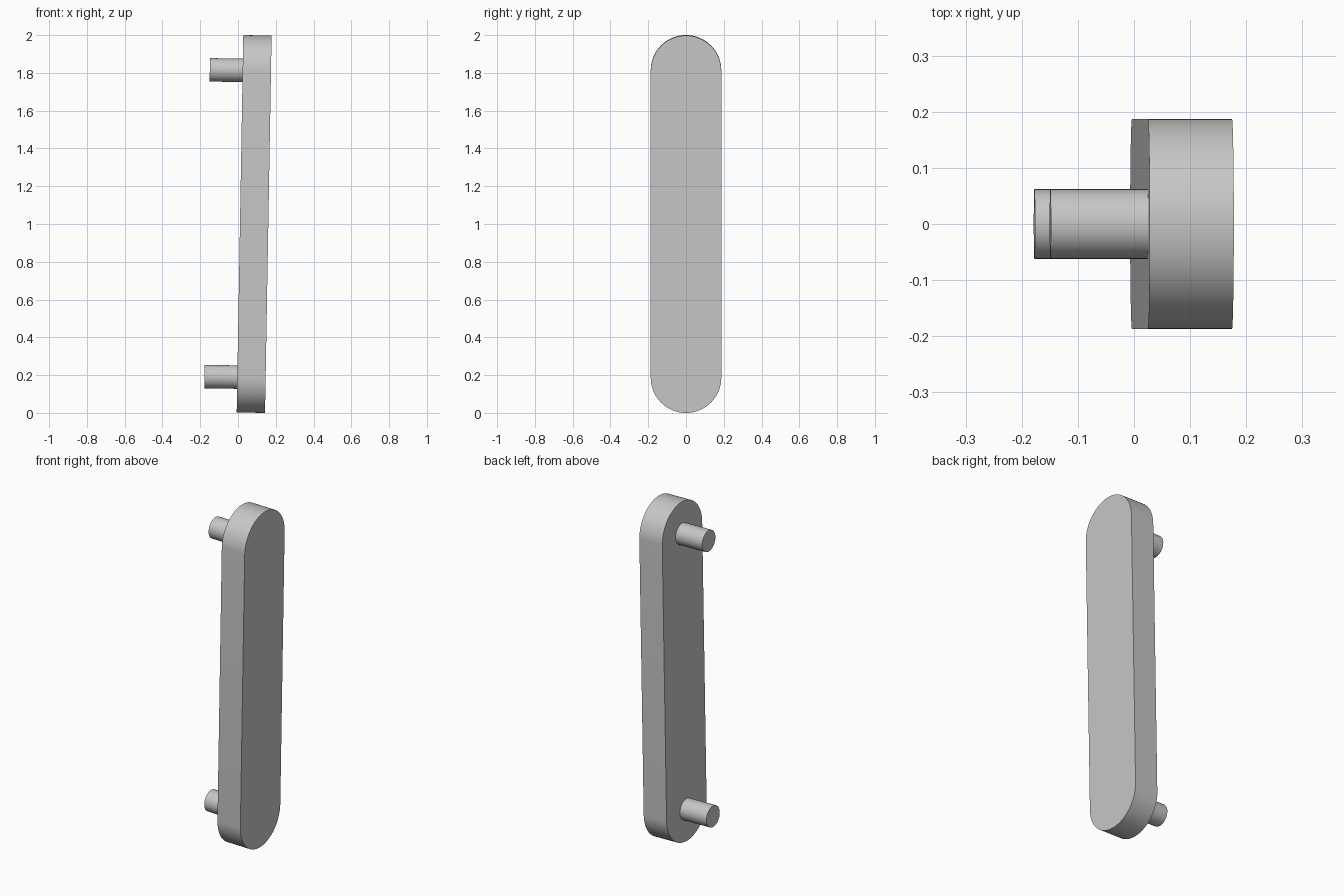
import bpy
import bmesh
from math import pi, cos, sin, radians
from mathutils import Matrix, Vector

if "Cube" in bpy.data.objects:
    bpy.data.objects.remove(bpy.data.objects["Cube"], do_unlink=True)

WIDTH_RADIUS = 0.187      # rounded ends of the bar
HALF_SPAN = 0.812         # centre to each end arc
HALF_THICK = 0.075
PEG_RADIUS = 0.062
PEG_LENGTH = 0.174
ARC_STEPS = 32

# The whole handle leans slightly sideways
LEAN = Matrix.Translation((0.0855, 0, 1)) @ Matrix.Rotation(radians(1), 4, 'Y')

grey = bpy.data.materials.new("plain grey")
grey.use_nodes = True
colour = (0.57, 0.57, 0.57, 1)
grey.diffuse_color = colour
grey.node_tree.nodes["Principled BSDF"].inputs["Base Color"].default_value = colour


def extrude_profile(name, outline, x_start, x_end):
    """Extrude a (y, z) outline along x into a closed solid."""
    bm = bmesh.new()
    face = bm.faces.new([bm.verts.new((x_start, y, z)) for y, z in outline])
    result = bmesh.ops.extrude_face_region(bm, geom=[face])
    moved = [g for g in result["geom"] if isinstance(g, bmesh.types.BMVert)]
    bmesh.ops.translate(bm, verts=moved, vec=Vector((x_end - x_start, 0, 0)))
    bmesh.ops.recalc_face_normals(bm, faces=bm.faces)
    mesh = bpy.data.meshes.new(name)
    bm.to_mesh(mesh)
    bm.free()
    mesh.materials.append(grey)
    obj = bpy.data.objects.new(name, mesh)
    bpy.context.collection.objects.link(obj)
    obj.matrix_world = LEAN
    bpy.ops.object.select_all(action='DESELECT')
    obj.select_set(True)
    bpy.context.view_layer.objects.active = obj
    bpy.ops.object.shade_smooth_by_angle(angle=radians(30))
    return obj


def arc(radius, centre_z, start, sweep, steps):
    return [(radius * cos(start + sweep * i / steps),
             centre_z + radius * sin(start + sweep * i / steps))
            for i in range(steps + 1)]


# Grip bar with two rounded ends
stadium = (arc(WIDTH_RADIUS, HALF_SPAN, 0, pi, ARC_STEPS)
           + arc(WIDTH_RADIUS, -HALF_SPAN, pi, pi, ARC_STEPS))
extrude_profile("grip_bar", stadium, -HALF_THICK, HALF_THICK)

# Mounting pegs, centred on the end arcs
for name, z in (("upper_peg", HALF_SPAN), ("lower_peg", -HALF_SPAN)):
    circle = arc(PEG_RADIUS, z, 0, 2 * pi, 48)[:-1]
    extrude_profile(name, circle, -HALF_THICK - PEG_LENGTH, -HALF_THICK)
